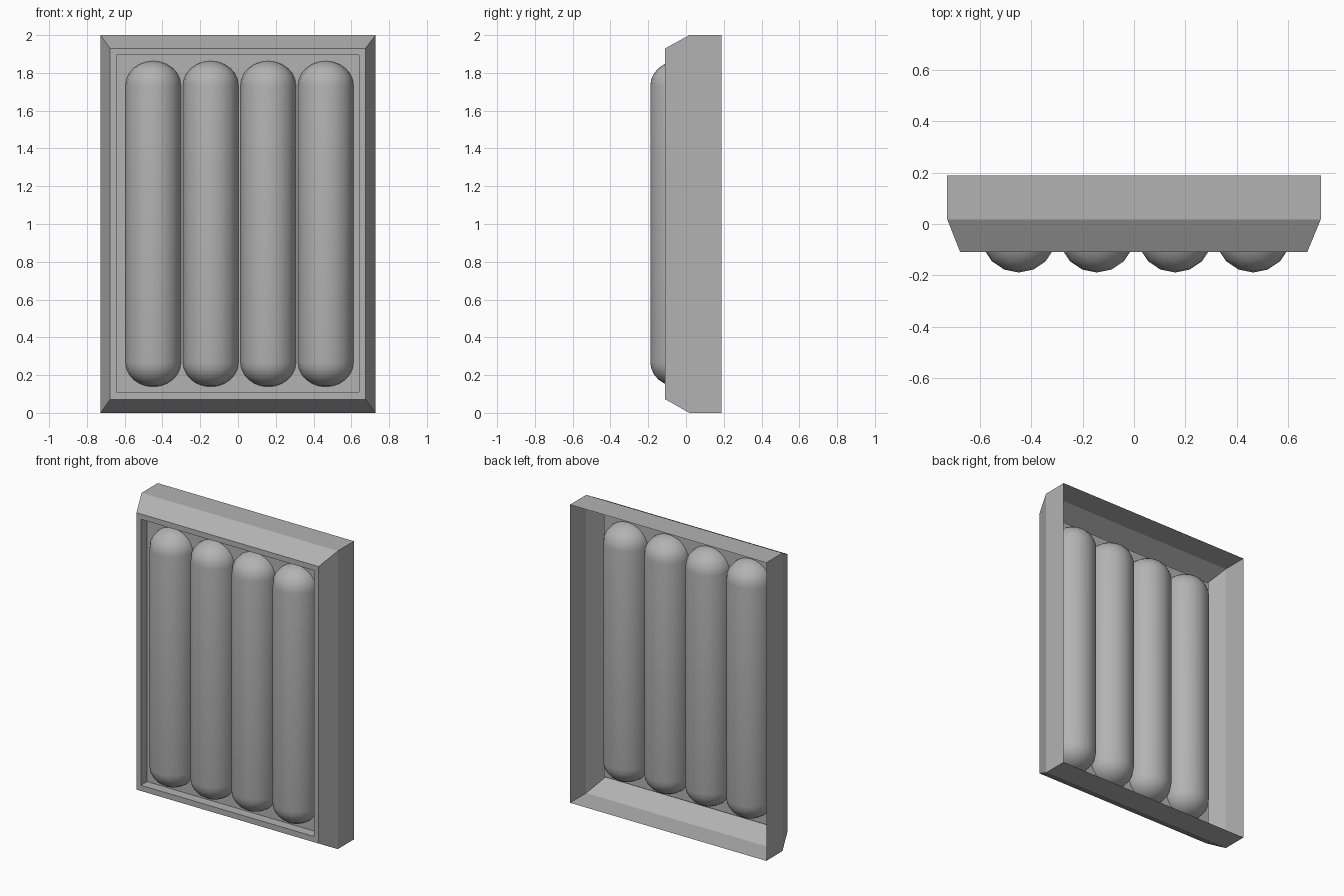
import bpy, bmesh, math

if "Cube" in bpy.data.objects:
    bpy.data.objects.remove(bpy.data.objects["Cube"])

# Dark grey used on every part
grey = bpy.data.materials.new("dark_grey")
grey.diffuse_color = (0.45, 0.45, 0.45, 1.0)
grey.use_nodes = True
grey.node_tree.nodes["Principled BSDF"].inputs["Base Color"].default_value = grey.diffuse_color


def finish(name, bm):
    mesh = bpy.data.meshes.new(name)
    bmesh.ops.recalc_face_normals(bm, faces=bm.faces[:])
    bm.to_mesh(mesh)
    bm.free()
    mesh.materials.append(grey)
    obj = bpy.data.objects.new(name, mesh)
    bpy.context.collection.objects.link(obj)
    return obj


def bridge(bm, a, b):
    n = len(a)
    for i in range(n):
        j = (i + 1) % n
        bm.faces.new((a[i], a[j], b[j], b[i]))


# Open-backed housing: nested rectangles (x0, x1, z0, z1, y) from back to recess
steps = [
    (-0.728, 0.728, 0.0, 2.0, 0.189),
    (-0.728, 0.728, 0.0, 2.0, 0.018),
    (-0.677, 0.675, 0.072, 1.93, -0.11),
    (-0.643, 0.641, 0.11, 1.894, -0.11),
    (-0.643, 0.641, 0.11, 1.894, -0.045),
]
bm = bmesh.new()
loops = [[bm.verts.new((x, y, z)) for x, z in ((x0, z0), (x1, z0), (x1, z1), (x0, z1))]
         for x0, x1, z0, z1, y in steps]
for a, b in zip(loops, loops[1:]):
    bridge(bm, a, b)
bm.faces.new(loops[-1])
finish("housing", bm)


# Lamp tubes: round-ended capsules passing through the panel
def tube(name, cx, cy=-0.041, r=0.148, z0=0.138, z1=1.863, cap=0.13, sides=16, rings=6):
    angles = [math.pi / 2 * i / rings for i in range(1, rings + 1)]
    prof = [(r * math.sin(a), z0 + cap * (1 - math.cos(a))) for a in angles]
    prof += [(pr, z0 + z1 - pz) for pr, pz in reversed(prof)]
    bm = bmesh.new()
    rows = [[bm.verts.new((cx + pr * math.cos(2 * math.pi * k / sides),
                           cy + pr * math.sin(2 * math.pi * k / sides), pz))
             for k in range(sides)] for pr, pz in prof]
    for a, b in zip(rows, rows[1:]):
        bridge(bm, a, b)
    for row, z in ((rows[0], z0), (rows[-1], z1)):
        tip = bm.verts.new((cx, cy, z))
        for k in range(sides):
            bm.faces.new((row[k], row[(k + 1) % sides], tip))
    obj = finish(name, bm)
    for p in obj.data.polygons:
        p.use_smooth = True


for i in range(4):
    tube(f"tube_{i + 1}", -0.449 + 0.3045 * i)
